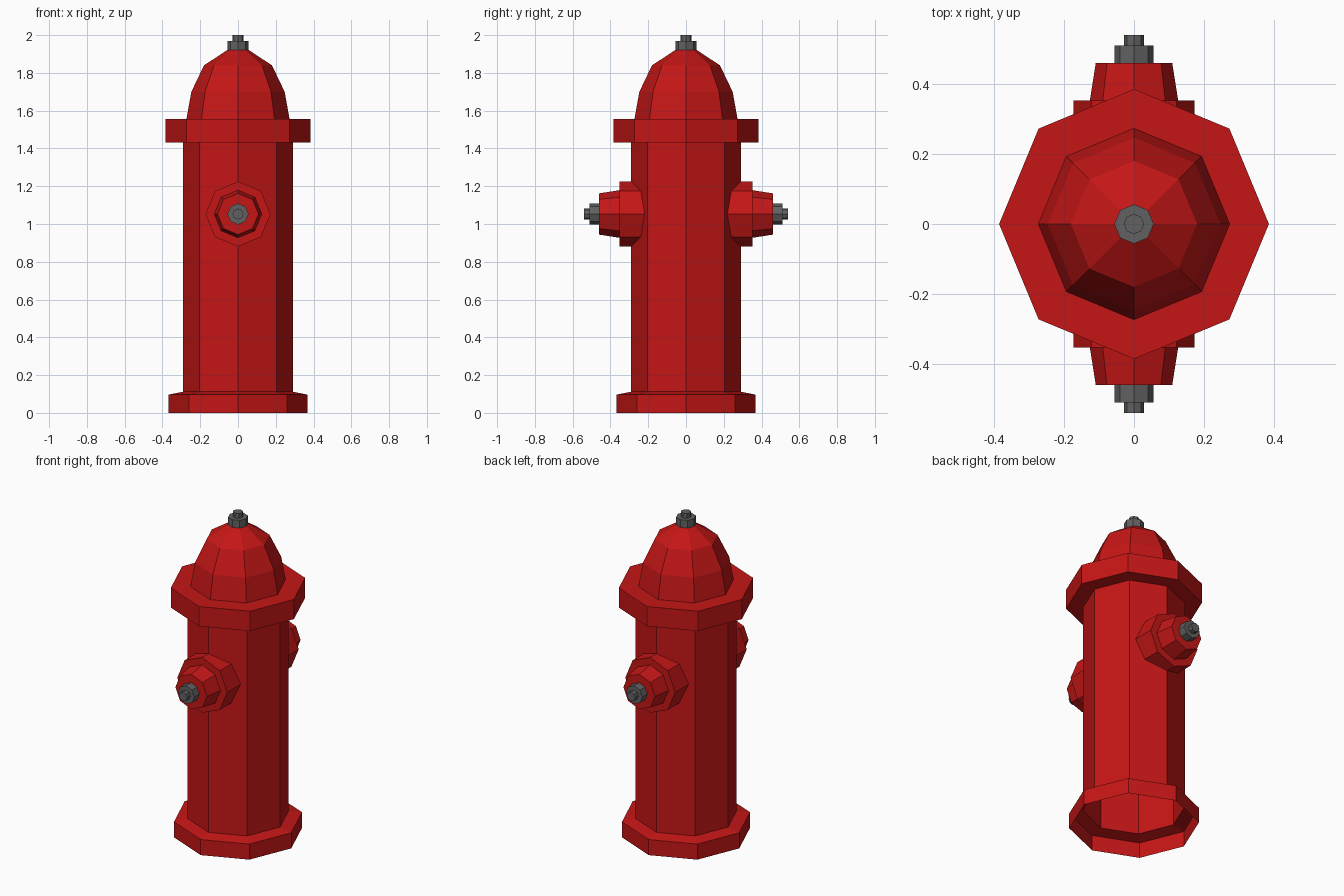
import bpy, bmesh, math
from mathutils import Matrix

if "Cube" in bpy.data.objects:
    bpy.data.objects.remove(bpy.data.objects["Cube"])

SIDES = 8


def material(name, color):
    m = bpy.data.materials.new(name)
    m.diffuse_color = color
    m.use_nodes = True
    m.node_tree.nodes["Principled BSDF"].inputs["Base Color"].default_value = m.diffuse_color
    return m


red = material("red_paint", (0.56, 0.008, 0.008, 1))
steel = material("dark_steel", (0.12, 0.12, 0.12, 1))


def lathe(name, profile, mat, matrix=Matrix(), cap=False):
    """Spin (radius, height) points around z into an eight-sided shell."""
    bm = bmesh.new()
    rings = []
    for r, z in profile:
        ring = []
        for i in range(SIDES):
            a = 2 * math.pi * i / SIDES
            ring.append(bm.verts.new((r * math.cos(a), r * math.sin(a), z)))
        rings.append(ring)
    for lo, hi in zip(rings, rings[1:]):
        for i in range(SIDES):
            j = (i + 1) % SIDES
            bm.faces.new((lo[i], lo[j], hi[j], hi[i]))
    if cap:
        bm.faces.new(rings[-1])
    bm.transform(matrix)
    mesh = bpy.data.meshes.new(name)
    bm.to_mesh(mesh)
    bm.free()
    mesh.materials.append(mat)
    obj = bpy.data.objects.new(name, mesh)
    bpy.context.collection.objects.link(obj)
    return obj


# Hollow barrel with flared foot, open underneath
lathe("barrel", [(0.367, 0), (0.367, 0.097), (0.29, 0.112), (0.29, 1.432)], red)

# Wide collar and faceted dome
lathe("bonnet", [(0.29, 1.432), (0.385, 1.432), (0.385, 1.555), (0.273, 1.555),
                 (0.247, 1.70), (0.18, 1.84), (0.055, 1.922)], red, cap=True)

# Stepped nut on top of the dome
NUT = [(0.056, 0), (0.056, 0.05), (0.029, 0.05), (0.029, 0.08)]
lathe("top_nut", NUT, steel, Matrix.Translation((0, 0, 1.92)), cap=True)

# Front and back outlets: flange, tapered cap and stepped nut
for side, turn in (("front", 0), ("back", math.pi)):
    aim = (Matrix.Translation((0, 0, 1.053)) @ Matrix.Rotation(turn, 4, 'Z')
           @ Matrix.Rotation(math.pi / 2, 4, 'X'))
    lathe(side + "_outlet", [(0.172, 0.2), (0.172, 0.352), (0.126, 0.352),
                             (0.109, 0.46)], red, aim, cap=True)
    lathe(side + "_outlet_nut", NUT, steel,
          aim @ Matrix.Translation((0, 0, 0.46)), cap=True)
